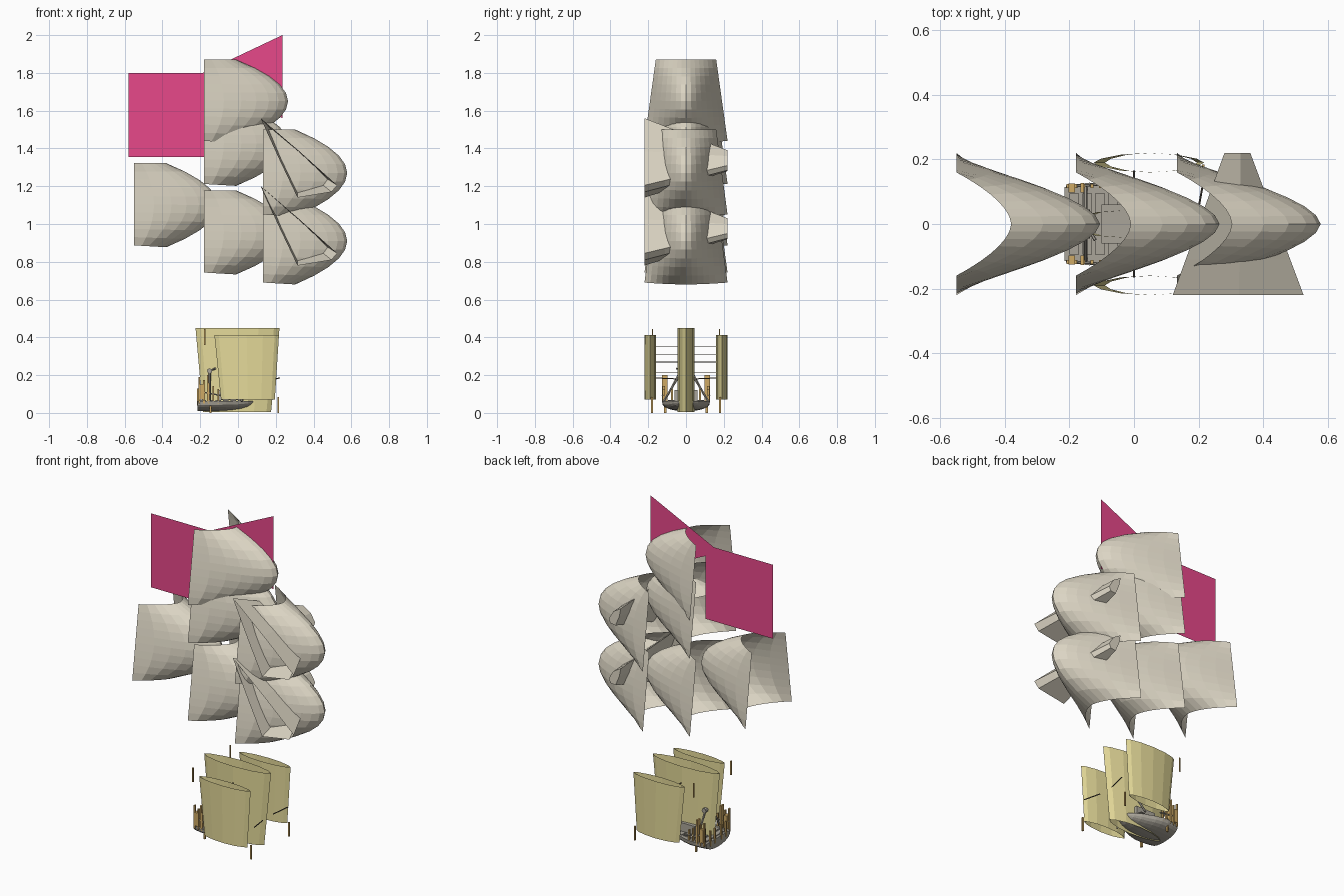
import bpy, bmesh, math
from mathutils import Vector

if "Cube" in bpy.data.objects:
    bpy.data.objects.remove(bpy.data.objects["Cube"])


def mat(name, rgb):
    m = bpy.data.materials.new(name)
    m.diffuse_color = (*rgb, 1)
    m.use_nodes = True
    m.node_tree.nodes["Principled BSDF"].inputs["Base Color"].default_value = m.diffuse_color
    return m


CANVAS = mat("pale canvas", (0.74, 0.69, 0.57))
YELLOW = mat("straw yellow", (0.78, 0.70, 0.32))
PINK = mat("magenta cloth", (0.80, 0.065, 0.255))
GREY = mat("weathered grey", (0.40, 0.375, 0.32))
OCHRE = mat("ochre wood", (0.62, 0.40, 0.13))
DARK = mat("dark brown", (0.10, 0.08, 0.06))


def make(name, verts, faces, material):
    me = bpy.data.meshes.new(name)
    me.from_pydata(verts, [], faces)
    me.materials.append(material)
    ob = bpy.data.objects.new(name, me)
    bpy.context.collection.objects.link(ob)
    return ob


def grid_faces(nu, nv, wrap=False):
    # quads of a grid stored row by row with nu points in each row
    return [(j * nu + i, j * nu + (i + 1) % nu, (j + 1) * nu + (i + 1) % nu, (j + 1) * nu + i)
            for j in range(nv - 1) for i in range(nu if wrap else nu - 1)]


def box(name, lo, hi, material):
    v = [(x, y, z) for z in (lo[2], hi[2])
         for x, y in ((lo[0], lo[1]), (hi[0], lo[1]), (hi[0], hi[1]), (lo[0], hi[1]))]
    return make(name, v, grid_faces(4, 2, True) + [(3, 2, 1, 0), (4, 5, 6, 7)], material)


def rod(name, a, b, r, material, sides=6):
    a, b = Vector(a), Vector(b)
    q = (b - a).to_track_quat('Z', 'Y')
    v = [p + q @ Vector((r * math.cos(t), r * math.sin(t), 0)) for p in (a, b)
         for t in (2 * math.pi * k / sides for k in range(sides))]
    caps = [tuple(reversed(range(sides))), tuple(range(sides, 2 * sides))]
    return make(name, v, grid_faces(sides, 2, True) + caps, material)


# billowing square sails, bulging towards +x
def square_sail(name, x0, z0, z1, nu=15, nv=11):
    verts = []
    for j in range(nv):
        v = j / (nv - 1)
        w = 0.22 - 0.06 * v
        depth = 0.17 + 0.275 * 4 * v * (1 - v)
        for i in range(nu):
            u = 2 * i / (nu - 1) - 1
            bulge = 1 - abs(u) ** 1.75
            verts.append((x0 + depth * bulge, u * w, z0 + (z1 - z0) * v - 0.01 * bulge * (1 - v)))
    make(name, verts, grid_faces(nu, nv), CANVAS)


square_sail("mizzen_sail", -0.55, 0.887, 1.322)
square_sail("main_lower_sail", -0.18, 0.743, 1.178)
square_sail("main_middle_sail", -0.18, 1.212, 1.647)
square_sail("main_top_sail", -0.18, 1.44, 1.87)
square_sail("fore_lower_sail", 0.133, 0.69, 1.14)
square_sail("fore_upper_sail", 0.133, 1.05, 1.50)


# triangular side sails: open mouth at -y, small closed belly at +y
def side_sail(name, dz):
    mouth = [(0.12, 1.56), (0.325, 1.385), (0.525, 1.205), (0.495, 1.17), (0.315, 1.14), (0.215, 1.35)]
    belly = [(0.28, 1.39), (0.33, 1.36), (0.36, 1.31), (0.35, 1.285), (0.315, 1.28), (0.29, 1.34)]
    verts = []
    for j in range(5):
        t = j / 4
        verts += [(a[0] + (b[0] - a[0]) * t, -0.22 + 0.44 * t, a[1] + (b[1] - a[1]) * t + dz)
                  for a, b in zip(mouth, belly)]
    make(name, verts, grid_faces(6, 5, True) + [tuple(range(24, 30))], CANVAS)


side_sail("upper_side_sail", 0)
side_sail("lower_side_sail", -0.36)

# flat magenta square and pennant
make("square_flag", [(-0.58, 0, 1.355), (-0.13, 0, 1.355), (-0.13, 0, 1.80), (-0.58, 0, 1.80)],
     [(0, 1, 2, 3)], PINK)
make("pennant_flag", [(-0.23, 0.001, 1.78), (0.235, 0.001, 1.56), (0.235, 0.001, 2.0)], [(0, 1, 2)], PINK)


# lens-shaped upright fins, open at both ends
def fin(name, y, half, bottom, top):
    n, verts = 12, []
    for x0, x1, z in (bottom, top):
        for k in range(n):
            c, s = math.cos(2 * math.pi * k / n), math.sin(2 * math.pi * k / n)
            verts.append(((x0 + x1) / 2 + (x1 - x0) / 2 * c, y + half * s * abs(s) ** 0.3, z))
    make(name, verts, grid_faces(n, 2, True), YELLOW)


fin("centre_fin", 0, 0.044, (-0.185, 0.175, 0.005), (-0.225, 0.22, 0.45))
for side in (-1, 1):
    fin("side_fin", side * 0.19, 0.03, (-0.09, 0.195, 0.07), (-0.125, 0.217, 0.413))

# rounded boat hull with deck
nu, rows, verts = 13, 9, []
for j in range(rows):
    t = j / (rows - 1)
    x = -0.215 + 0.305 * t
    w = 0.13 * math.sqrt(max(0.06, 1 - t ** 3)) * (0.88 + 0.12 * math.sin(math.pi * min(1, t * 1.5)))
    d = 0.055 * math.sqrt(max(0.06, 1 - t ** 4))
    for i in range(nu):
        a = math.pi * i / (nu - 1)
        verts.append((x, -w * math.cos(a), 0.064 - d * math.sin(a) ** 0.7))
faces = grid_faces(nu, rows) + [tuple(range(nu))]
faces += [(j * nu, (j + 1) * nu, (j + 2) * nu - 1, (j + 1) * nu - 1) for j in range(rows - 1)]
make("hull", verts, faces, GREY)

# deck planks and cabin
for k in range(6):
    x = -0.2 + 0.04 * k
    box("deck_plank", (x, -0.095, 0.064), (x + 0.03, 0.095, 0.069), GREY)
box("cabin", (-0.10, -0.06, 0.069), (0.03, 0.06, 0.12), GREY)

for s in (-1, 1):
    # posts and rails along the stern
    for k in range(5):
        x = -0.205 + 0.025 * k
        box("rail_post", (x - 0.004, s * 0.118 - 0.006, 0.05), (x + 0.004, s * 0.118 + 0.006, 0.19 - 0.016 * k),
            OCHRE)
    for k in range(2):
        y = s * (0.03 + 0.045 * k)
        box("stern_rail_post", (-0.218, y - 0.005, 0.04), (-0.208, y + 0.005, 0.13), OCHRE)
    rod("side_rail", (-0.21, s * 0.115, 0.115), (-0.08, s * 0.125, 0.09), 0.004, GREY)
    box("stern_post", (-0.203, s * 0.112 - 0.014, 0.07), (-0.182, s * 0.112 + 0.014, 0.15), OCHRE)
    box("tall_post", (-0.165, s * 0.112 - 0.015, 0.06), (-0.155, s * 0.112 + 0.015, 0.20), OCHRE)
    box("keel_post", (-0.15, s * 0.11 - 0.006, 0.0), (-0.14, s * 0.11 + 0.006, 0.055), OCHRE)
    box("fin_pin", (0.21, s * 0.18 - 0.004, 0.0), (0.218, s * 0.18 + 0.004, 0.085), OCHRE)
    box("fin_mast", (-0.18, s * 0.178 - 0.003, 0.36), (-0.172, s * 0.178 + 0.003, 0.445), OCHRE)
    # leaning frame over the deck
    rod("frame_leg", (-0.15, s * 0.115, 0.06), (-0.15, s * 0.03, 0.22), 0.006, GREY)
    rod("frame_leg", (0.02, s * 0.12, 0.06), (0.02, s * 0.04, 0.19), 0.006, GREY)
    # braces holding the side fins
    for z in (0.215, 0.27, 0.31, 0.35):
        rod("fin_brace", (0.0, s * 0.03, z), (0.0, s * 0.165, z), 0.0025, DARK)
    rod("fin_stub", (0.2, s * 0.05, 0.18), (0.22, s * 0.16, 0.185), 0.003, DARK)

# winch head on the frame
rod("winch_drum", (-0.15, -0.045, 0.222), (-0.15, 0.045, 0.222), 0.014, GREY, 8)
rod("winch_arm", (-0.15, 0, 0.222), (-0.12, -0.05, 0.235), 0.005, GREY)
